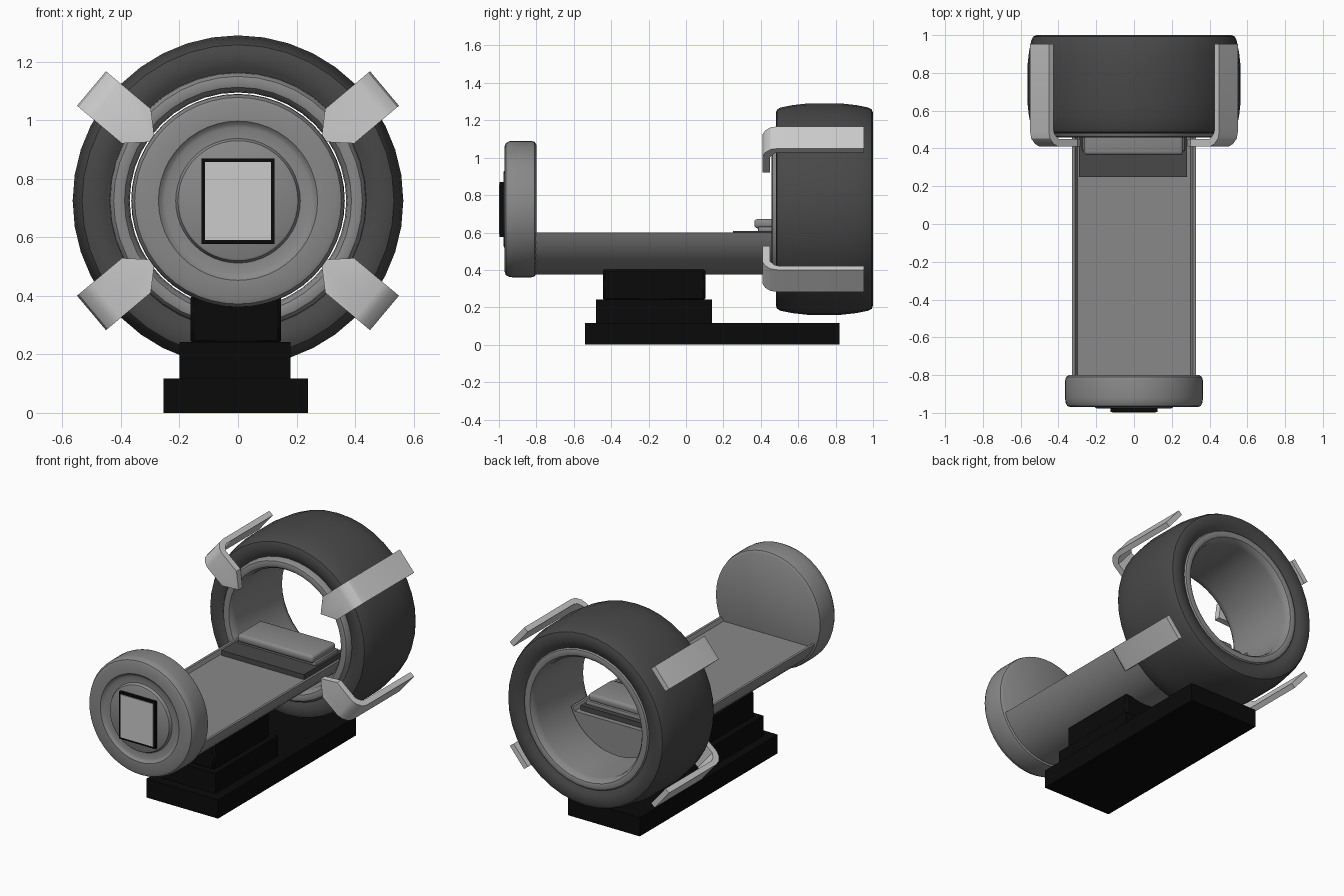
import bpy, bmesh, math
from mathutils import Vector

if "Cube" in bpy.data.objects:
    bpy.data.objects.remove(bpy.data.objects["Cube"])

CZ = 0.725  # height of the ring and disc axis


def mat(name, v):
    m = bpy.data.materials.new(name)
    m.diffuse_color = (v, v, v, 1)
    m.use_nodes = True
    m.node_tree.nodes["Principled BSDF"].inputs["Base Color"].default_value = m.diffuse_color
    return m


DARK = mat("dark grey", 0.065)
MID = mat("mid grey", 0.25)
LIGHT = mat("light grey", 0.6)
BLACK = mat("black", 0.003)


def finish(name, bm, material, smooth=None):
    bmesh.ops.recalc_face_normals(bm, faces=bm.faces)
    me = bpy.data.meshes.new(name)
    bm.to_mesh(me)
    bm.free()
    me.materials.append(material)
    ob = bpy.data.objects.new(name, me)
    bpy.context.collection.objects.link(ob)
    if smooth:
        bpy.ops.object.select_all(action='DESELECT')
        ob.select_set(True)
        bpy.context.view_layer.objects.active = ob
        bpy.ops.object.shade_smooth_by_angle(angle=math.radians(smooth))
    return ob


def lathe(name, profile, material, closed, n=40):
    """Spin (radius, y) points round the long axis."""
    bm = bmesh.new()
    rings = []
    for r, y in profile:
        if r == 0:
            rings.append([bm.verts.new((0, y, CZ))] * n)
        else:
            rings.append([bm.verts.new((r * math.sin(2 * math.pi * i / n), y,
                                        CZ + r * math.cos(2 * math.pi * i / n))) for i in range(n)])
    pairs = list(zip(rings, rings[1:])) + ([(rings[-1], rings[0])] if closed else [])
    for a, b in pairs:
        for i in range(n):
            j = (i + 1) % n
            bm.faces.new(list(dict.fromkeys((a[i], a[j], b[j], b[i]))))
    return finish(name, bm, material, 35)


def loft(name, sections, material, smooth=None):
    """Join matching closed sections and cap both ends."""
    bm = bmesh.new()
    rows = [[bm.verts.new(p) for p in s] for s in sections]
    n = len(rows[0])
    for a, b in zip(rows, rows[1:]):
        for i in range(n):
            j = (i + 1) % n
            bm.faces.new((a[i], a[j], b[j], b[i]))
    bm.faces.new(rows[0])
    bm.faces.new(rows[-1])
    return finish(name, bm, material, smooth)


def box(name, x0, x1, y0, y1, z0, z1, material, bevel=0, segs=3):
    bm = bmesh.new()
    bmesh.ops.create_cube(bm, size=1)
    for v in bm.verts:
        v.co = Vector(((x0 + x1) / 2 + v.co.x * (x1 - x0),
                       (y0 + y1) / 2 + v.co.y * (y1 - y0),
                       (z0 + z1) / 2 + v.co.z * (z1 - z0)))
    if bevel:
        bmesh.ops.bevel(bm, geom=bm.edges[:], offset=bevel, segments=segs,
                        profile=0.5, affect='EDGES')
    return finish(name, bm, material, 40 if bevel else None)


# Big dark ring with a bulging outside (front half of the profile is mirrored)
half = [(0.40, 0.51), (0.435, 0.50), (0.455, 0.488), (0.48, 0.48), (0.515, 0.48), (0.533, 0.487),
        (0.543, 0.505), (0.556, 0.57), (0.565, 0.65)]
lathe("ring_shell", half + [(r, 1.48 - y) for r, y in reversed(half)], DARK, True)

# Lighter lining with a rounded lip at both mouths
lip = [(0.44, 0.51), (0.437, 0.478), (0.425, 0.462), (0.408, 0.457), (0.388, 0.463),
       (0.374, 0.482), (0.37, 0.51)]
lathe("ring_lining", lip + [(r, 1.45 - y) for r, y in reversed(lip)], MID, True)

# Round end disc with a stepped front
lathe("end_disc", [(0, -0.976), (0.198, -0.976), (0.205, -0.972), (0.213, -0.955), (0.25, -0.955),
                   (0.262, -0.96), (0.272, -0.97), (0.335, -0.97), (0.353, -0.963), (0.363, -0.945),
                   (0.365, -0.92), (0.365, -0.83), (0.36, -0.81), (0.345, -0.80), (0, -0.80)],
      MID, False, 48)

# Screen on the disc
box("screen_frame", -0.125, 0.125, -0.996, -0.97, 0.577, 0.87, BLACK)
box("screen", -0.113, 0.113, -1.0, -0.99, 0.59, 0.858, LIGHT)

# Bed: lower part of a cylinder with a shallow tray in the top
R = 0.35
a0 = math.asin((CZ - 0.6) / R)
arc = [a0 + (math.pi - 2 * a0) * i / 20 for i in range(21)]
outline = [(R * math.cos(a), CZ - R * math.sin(a)) for a in arc]
outline += [(-0.312, 0.6), (-0.30, 0.577), (0.30, 0.577), (0.312, 0.6)]
loft("bed", [[(x, y, z) for x, z in outline] for y in (-0.81, 0.67)], MID, 30)

# Head rest
box("headrest_mat", -0.29, 0.28, 0.25, 0.64, 0.57, 0.608, DARK)
box("headrest_base", -0.275, 0.27, 0.385, 0.61, 0.60, 0.632, MID, 0.01, 2)
box("headrest_cushion", -0.265, 0.26, 0.365, 0.60, 0.622, 0.672, MID, 0.018)

# Stepped black stand
box("stand_base", -0.255, 0.24, -0.54, 0.82, 0, 0.117, BLACK)
box("stand_middle", -0.2, 0.18, -0.48, 0.14, 0.11, 0.243, BLACK)
box("stand_top", -0.163, 0.147, -0.445, 0.103, 0.235, 0.405, BLACK, 0.012, 1)

# Four bent brackets gripping the ring, mirrored left-right and up-down
ang = math.radians(40)
for sx, side in ((1, "right"), (-1, "left")):
    for sz, level in ((1, "upper"), (-1, "lower")):
        sections = []
        for v, tip in ((-0.105, 0.43), (-0.028, 0.347), (0.049, 0.43)):
            prof = [(tip, 0.41), (0.565, 0.41), (0.595, 0.423), (0.622, 0.452), (0.63, 0.49),
                    (0.63, 0.953), (0.597, 0.953), (0.597, 0.495), (0.588, 0.472), (0.56, 0.45),
                    (tip, 0.45)]
            sections.append([(sx * (u * math.cos(ang) - v * math.sin(ang)), y,
                              CZ + sz * (u * math.sin(ang) + v * math.cos(ang))) for u, y in prof])
        loft(f"bracket_{level}_{side}", sections, LIGHT, 30)
